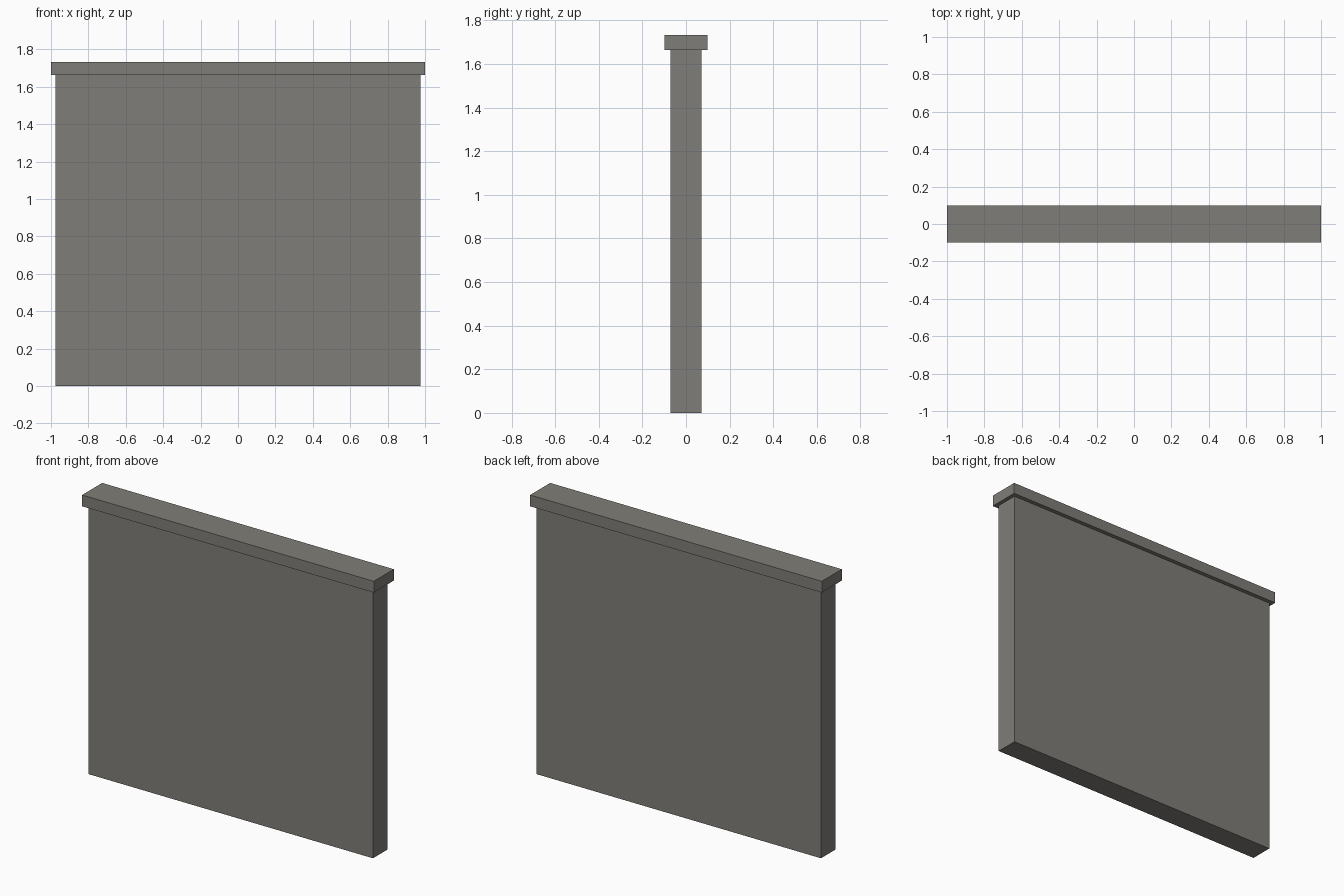
import bpy

if "Cube" in bpy.data.objects:
    bpy.data.objects.remove(bpy.data.objects["Cube"])

stone = bpy.data.materials.new("warm_grey_stone")
stone.diffuse_color = (0.215, 0.207, 0.188, 1.0)
stone.use_nodes = True
stone.node_tree.nodes["Principled BSDF"].inputs["Base Color"].default_value = stone.diffuse_color


def box(name, half_x, half_y, z0, z1):
    bpy.ops.mesh.primitive_cube_add(size=2, location=(0, 0, (z0 + z1) / 2))
    ob = bpy.context.object
    ob.name = ob.data.name = name
    ob.scale = (half_x, half_y, (z1 - z0) / 2)
    bpy.ops.object.transform_apply(location=True, rotation=False, scale=True)
    ob.data.materials.append(stone)
    return ob


# Main wall slab
box("wall_panel", 0.976, 0.072, 0.0, 1.663)
# Overhanging coping along the top
box("wall_cap", 1.0, 0.098, 1.663, 1.733)
